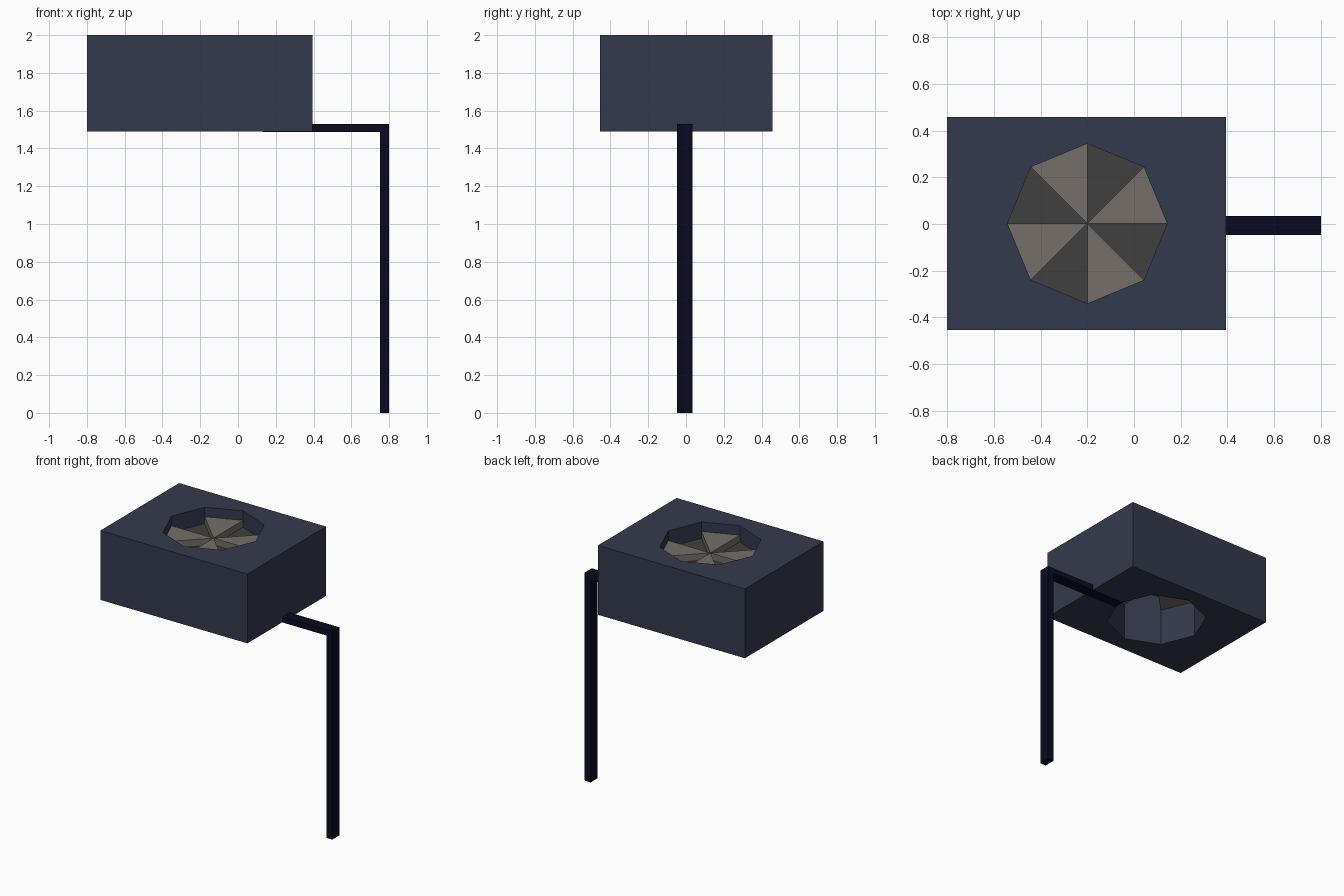
import bpy, bmesh
from math import cos, sin, pi

if "Cube" in bpy.data.objects:
    bpy.data.objects.remove(bpy.data.objects["Cube"], do_unlink=True)


def material(name, rgb):
    m = bpy.data.materials.new(name)
    m.use_nodes = True
    m.diffuse_color = (*rgb, 1)
    m.node_tree.nodes["Principled BSDF"].inputs["Base Color"].default_value = (*rgb, 1)
    return m


slate = material("slate_blue", (0.034, 0.042, 0.074))
navy = material("dark_navy", (0.003, 0.003, 0.0144))
taupe = material("taupe", (0.178, 0.156, 0.138))
charcoal = material("charcoal", (0.051, 0.051, 0.05))

CX, CY, R = -0.2, 0.002, 0.342
BOTTOM, TOP = 1.49, 2.0


def finish(bm, name, mat):
    mesh = bpy.data.meshes.new(name)
    bm.to_mesh(mesh)
    bm.free()
    mesh.materials.append(mat)
    obj = bpy.data.objects.new(name, mesh)
    bpy.context.collection.objects.link(obj)
    return obj


def rim(i):
    return CX + R * cos(i * pi / 4), CY + R * sin(i * pi / 4)


def box(name, lo, hi, mat):
    bm = bmesh.new()
    bmesh.ops.create_cube(bm, size=1)
    for v in bm.verts:
        v.co = [lo[k] if v.co[k] < 0 else hi[k] for k in range(3)]
    return finish(bm, name, mat)


def wedge(name, i, z0, z1, mat):
    """Triangular prism filling one eighth of the shaft."""
    pts = [(CX, CY), rim(i), rim(i + 1)]
    bm = bmesh.new()
    low = [bm.verts.new((*p, z0)) for p in pts]
    high = [bm.verts.new((*p, z1)) for p in pts]
    bm.faces.new(low[::-1])
    bm.faces.new(high)
    for a in range(3):
        b = (a + 1) % 3
        bm.faces.new((low[a], low[b], high[b], high[a]))
    return finish(bm, name, mat)


# Housing: rectangle with an octagonal shaft right through it
bm = bmesh.new()
outer = [(-0.8, -0.455), (0.395, -0.455), (0.395, 0.458), (-0.8, 0.458)]
edges = []
for loop in (outer, [rim(i) for i in range(8)]):
    vs = [bm.verts.new((*p, (BOTTOM + TOP) / 2)) for p in loop]
    edges += [bm.edges.new((vs[k - 1], vs[k])) for k in range(len(vs))]
bmesh.ops.triangle_fill(bm, edges=edges, use_beauty=True, normal=(0, 0, 1))
housing = finish(bm, "housing", slate)
solid = housing.modifiers.new("thickness", "SOLIDIFY")
solid.thickness = TOP - BOTTOM
solid.offset = 0

# Fan: thick light blades alternating with lower dark plates
for i in range(0, 8, 2):
    wedge(f"fan_blade_{i // 2 + 1}", i, 1.76, 1.93, taupe)
    wedge(f"fan_gap_plate_{i // 2 + 1}", i + 1, 1.87, 1.88, charcoal)

# Bracket: arm under the housing and the tall post
box("support_arm", (0.13, -0.048, 1.488), (0.76, 0.034, 1.53), navy)
box("support_post", (0.752, -0.048, 0), (0.8, 0.034, 1.53), navy)
